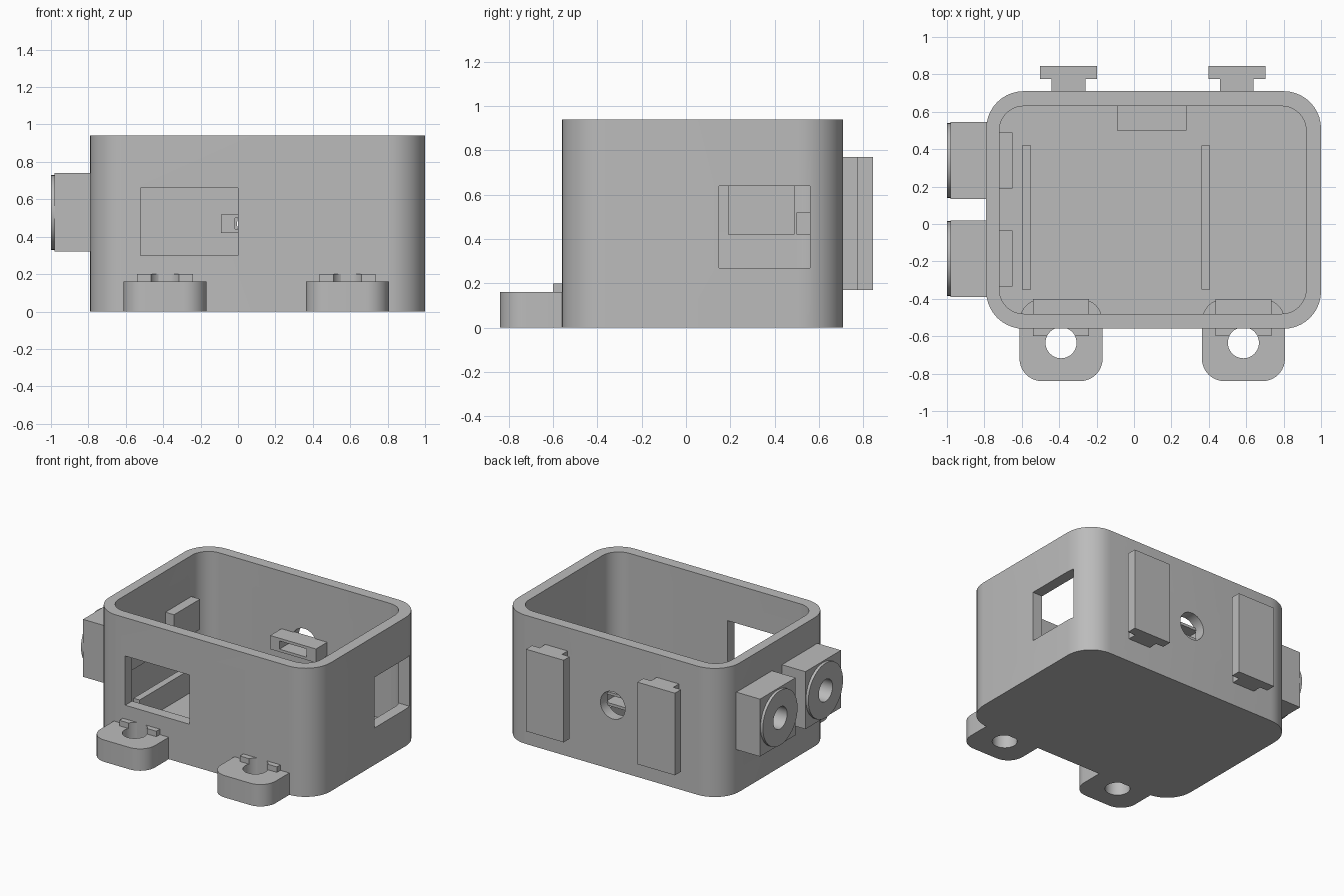
import bpy, bmesh, math
from mathutils import Matrix

cube = bpy.data.objects.get("Cube")
if cube:
    bpy.data.objects.remove(cube, do_unlink=True)

grey = bpy.data.materials.new("plain_grey")
grey.use_nodes = True
colour = (0.5, 0.5, 0.5, 1)
grey.diffuse_color = colour
grey.node_tree.nodes["Principled BSDF"].inputs["Base Color"].default_value = colour


def make(name, bm):
    bmesh.ops.recalc_face_normals(bm, faces=bm.faces)
    mesh = bpy.data.meshes.new(name)
    bm.to_mesh(mesh)
    bm.free()
    mesh.materials.append(grey)
    ob = bpy.data.objects.new(name, mesh)
    bpy.context.scene.collection.objects.link(ob)
    return ob


def box(name, x, y, z):
    """Block from three (low, high) ranges."""
    bm = bmesh.new()
    bmesh.ops.create_cube(bm, size=1)
    for v in bm.verts:
        v.co = [r[0] if c < 0 else r[1] for c, r in zip(v.co, (x, y, z))]
    return make(name, bm)


def rounded(name, x, y, z, radius, steps=10):
    """Upright prism with four rounded corners."""
    bm = bmesh.new()
    corners = [(x[1] - radius, y[1] - radius), (x[0] + radius, y[1] - radius),
               (x[0] + radius, y[0] + radius), (x[1] - radius, y[0] + radius)]
    verts = []
    for i, (cx, cy) in enumerate(corners):
        for s in range(steps + 1):
            a = (i + s / steps) * math.pi / 2
            verts.append(bm.verts.new((cx + radius * math.cos(a),
                                       cy + radius * math.sin(a), z[0])))
    face = bm.faces.new(verts)
    top = bmesh.ops.extrude_face_region(bm, geom=[face])["geom"]
    for v in top:
        if isinstance(v, bmesh.types.BMVert):
            v.co.z = z[1]
    return make(name, bm)


def cylinder(name, centre, radius, depth, axis="Z"):
    bm = bmesh.new()
    turn = {"X": Matrix.Rotation(math.pi / 2, 4, "Y"),
            "Y": Matrix.Rotation(math.pi / 2, 4, "X"),
            "Z": Matrix.Identity(4)}[axis]
    bmesh.ops.create_cone(bm, cap_ends=True, segments=40, radius1=radius, radius2=radius,
                          depth=depth, matrix=Matrix.Translation(centre) @ turn)
    return make(name, bm)


def cut(ob, *cutters):
    for c in cutters:
        mod = ob.modifiers.new("cut", "BOOLEAN")
        mod.operation, mod.solver, mod.object = "DIFFERENCE", "EXACT", c
        bpy.context.view_layer.update()
        bpy.context.view_layer.objects.active = ob
        bpy.ops.object.modifier_apply(modifier=mod.name)


def discard(*cutters):
    for c in cutters:
        bpy.data.objects.remove(c, do_unlink=True)


# Open tray body with its windows and back hole
body = rounded("case_body", (-0.79, 1), (-0.56, 0.71), (0, 0.94), 0.2)
openings = [
    rounded("cavity", (-0.72, 0.92), (-0.48, 0.63), (0.08, 1.1), 0.13),
    box("front_window", (-0.52, 0), (-0.7, -0.4), (0.3, 0.66)),
    box("side_window", (0.8, 1.1), (0.15, 0.56), (0.27, 0.64)),
    cylinder("back_hole", (0.095, 0.67, 0.47), 0.1, 0.2, "Y"),
]
cut(body, *openings)
discard(*openings)

# Cable sockets on the right side, each with a raised ring and an inner block
for label, y in (("rear", 0.34), ("front", -0.185)):
    bore = cylinder("bore", (-0.87, y, 0.53), 0.08, 0.36, "X")
    socket = box(label + "_socket", (-0.98, -0.78), (y - 0.205, y + 0.205), (0.32, 0.74))
    ring = cylinder(label + "_socket_ring", (-0.985, y, 0.53), 0.2, 0.03, "X")
    block = box(label + "_inner_block", (-0.75, -0.65), (y - 0.15, y + 0.15), (0.42, 0.64))
    for part in (body, socket, ring, block):
        cut(part, bore)
    discard(bore)

# Front mounting lugs, each with a raised pad and a vertical hole
for label, x in (("right", -0.39), ("left", 0.585)):
    hole = cylinder("hole", (x, -0.635, 0.1), 0.083, 0.4)
    lug = rounded(label + "_lug", (x - 0.222, x + 0.222), (-0.84, -0.4), (0, 0.16), 0.12)
    pad = box(label + "_lug_pad", (x - 0.15, x + 0.15), (-0.6, -0.4), (0.1, 0.2))
    cut(lug, hole)
    cut(pad, hole)
    discard(hole)

# T-shaped hanging rails on the back
for label, x in (("right", -0.35), ("left", 0.55)):
    box(label + "_rail_neck", (x - 0.09, x + 0.09), (0.69, 0.78), (0.17, 0.77))
    box(label + "_rail_plate", (x - 0.152, x + 0.152), (0.775, 0.845), (0.17, 0.77))

# Slotted bracket inside the back wall
bracket = box("inner_bracket", (-0.09, 0.28), (0.5, 0.64), (0.42, 0.52))
slot = box("slot", (-0.015, 0.205), (0.4, 0.8), (0.44, 0.5))
cut(bracket, slot)
discard(slot)

# Support ribs on the floor
box("right_floor_rib", (-0.6, -0.55), (-0.35, 0.42), (0.05, 0.25))
box("left_floor_rib", (0.36, 0.405), (-0.35, 0.42), (0.05, 0.25))

# Smooth the rounded walls while keeping hard edges
bpy.ops.object.select_all(action="DESELECT")
for ob in bpy.context.scene.objects:
    if ob.type == "MESH":
        ob.select_set(True)
        bpy.context.view_layer.objects.active = ob
bpy.ops.object.shade_smooth_by_angle(angle=math.radians(30))
